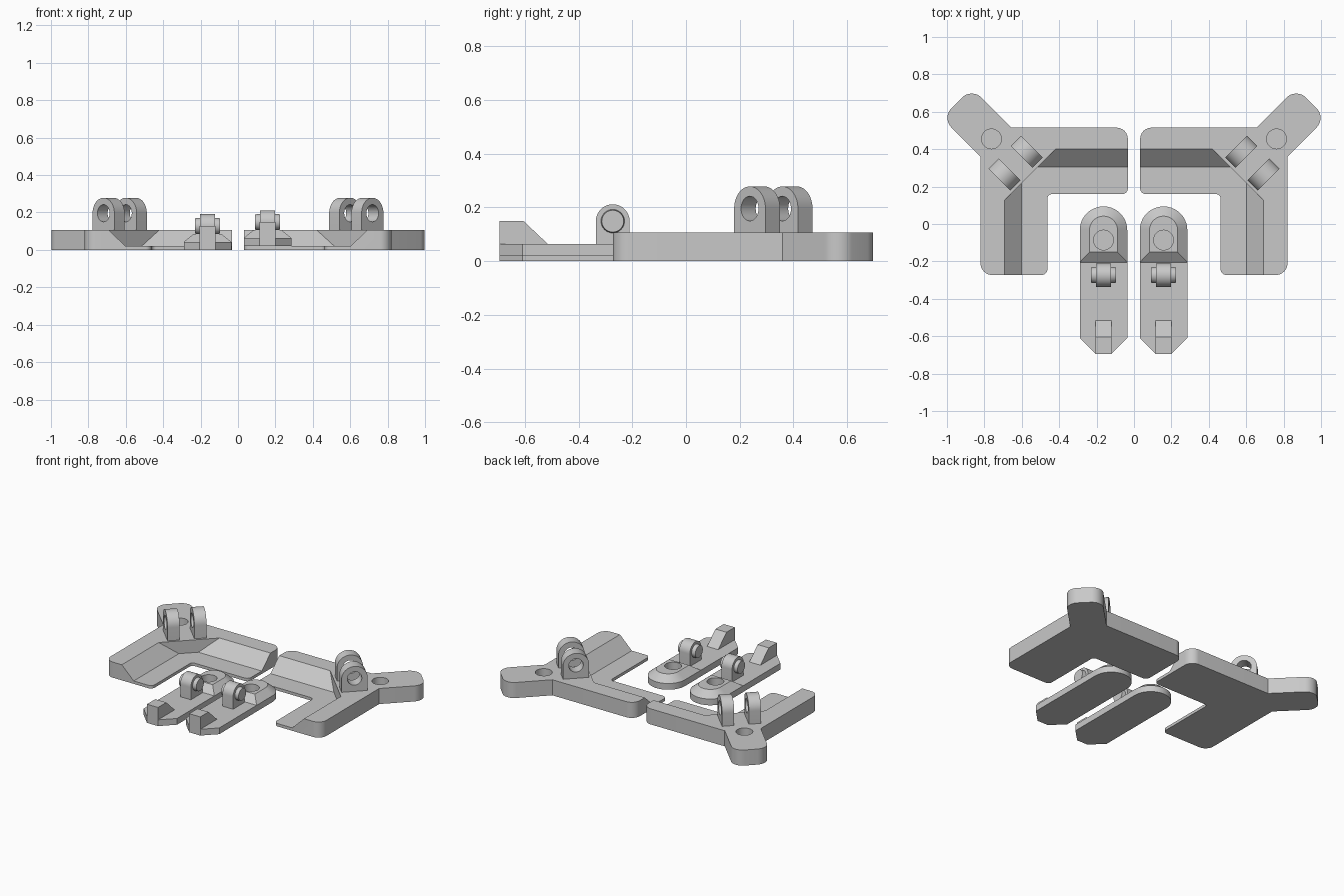
import bpy, bmesh, math
from mathutils import Vector

if "Cube" in bpy.data.objects:
    bpy.data.objects.remove(bpy.data.objects["Cube"])

grey = bpy.data.materials.new("plain grey")
grey.diffuse_color = (0.58, 0.58, 0.58, 1)
grey.use_nodes = True
grey.node_tree.nodes["Principled BSDF"].inputs["Base Color"].default_value = grey.diffuse_color


def finish(name, bm):
    bmesh.ops.recalc_face_normals(bm, faces=bm.faces)
    me = bpy.data.meshes.new(name)
    bm.to_mesh(me)
    bm.free()
    me.materials.append(grey)
    ob = bpy.data.objects.new(name, me)
    bpy.context.collection.objects.link(ob)
    return ob


def loft(name, low, high):
    """Solid between two 3D loops with equal point counts."""
    bm = bmesh.new()
    a = [bm.verts.new(p) for p in low]
    b = [bm.verts.new(p) for p in high]
    n = len(a)
    bm.faces.new(a)
    bm.faces.new(b)
    for i in range(n):
        bm.faces.new((a[i], a[(i + 1) % n], b[(i + 1) % n], b[i]))
    return finish(name, bm)


def prism(name, pts, z0, z1):
    return loft(name, [(x, y, z0) for x, y in pts], [(x, y, z1) for x, y in pts])


def slab_along(name, pts, centre, axis, thick):
    """Extrude a (sideways, z) profile along a horizontal axis."""
    ax = Vector((axis[0], axis[1], 0)).normalized()
    side = Vector((-ax.y, ax.x, 0))
    c = Vector((centre[0], centre[1], 0))
    rows = [[c + side * u + Vector((0, 0, z)) + ax * t for u, z in pts]
            for t in (-thick / 2, thick / 2)]
    return loft(name, *rows)


def arc(cx, cy, r, a0, a1, n):
    return [(cx + r * math.cos(math.radians(a0 + (a1 - a0) * i / n)),
             cy + r * math.sin(math.radians(a0 + (a1 - a0) * i / n))) for i in range(n + 1)]


def circle(cx, cy, r, n=32):
    return arc(cx, cy, r, 0, 360, n)[:-1]


def rounded(corners, n=8):
    """Outline with a fillet at each (x, y, radius) corner."""
    out = []
    for i, (x, y, r) in enumerate(corners):
        p = Vector((x, y))
        if r == 0:
            out.append((x, y))
            continue
        d1 = (Vector(corners[i - 1][:2]) - p).normalized()
        d2 = (Vector(corners[(i + 1) % len(corners)][:2]) - p).normalized()
        half = math.acos(max(-1, min(1, d1.dot(d2)))) / 2
        c = p + (d1 + d2).normalized() * (r / math.sin(half))
        s, e = p + d1 * (r / math.tan(half)) - c, p + d2 * (r / math.tan(half)) - c
        for k in range(n + 1):
            out.append(tuple(c + s.lerp(e, k / n).normalized() * r))
    return out


def cut(ob, cutter):
    m = ob.modifiers.new("cut", 'BOOLEAN')
    m.operation, m.object, m.solver = 'DIFFERENCE', cutter, 'EXACT'
    bpy.context.view_layer.objects.active = ob
    bpy.ops.object.modifier_apply(modifier=m.name)
    bpy.data.objects.remove(cutter)


def bracket(side, s):
    def fx(pts):
        return [(s * p[0],) + tuple(p[1:]) for p in pts]
    # L-shaped plate with a diagonal tab
    outline = rounded([(0.033, 0.515, 0.06), (0.655, 0.515, 0), (0.8675, 0.7275, 0.072),
                       (1.0275, 0.5675, 0.072), (0.82, 0.36, 0), (0.82, -0.272, 0.06),
                       (0.463, -0.272, 0.03), (0.463, 0.16, 0.025), (0.033, 0.16, 0.03)])
    plate = prism(side + "_corner_plate", fx(outline), 0, 0.107)

    # sloped recess with an upright wall across the corner
    def recess(z):
        t = (z - 0.02) / 0.087
        x, y, d = 0.602 + 0.09 * t, 0.305 + 0.095 * t, 0.82
        return fx([(-0.2, y, z), (d - y, y, z), (x, d - x, z), (x, -0.5, z), (-0.2, -0.5, z)])
    cut(plate, loft("recess_cutter", recess(0.02), recess(0.13)))
    # blind hole in the tab
    cut(plate, prism("hole_cutter", circle(s * 0.762, 0.455, 0.053), 0.03, 0.2))
    # pair of hinge lugs
    for i, (x, y) in enumerate(((0.692, 0.265), (0.573, 0.386))):
        prof = [(0.0825, 0.1)] + arc(0, 0.196, 0.0825, 0, 180, 24) + [(-0.0825, 0.1)]
        lug = slab_along(f"{side}_hinge_lug_{i + 1}", prof, (s * x, y), (-s, 1), 0.077)
        cut(lug, slab_along("bore_cutter", circle(0, 0.196, 0.046), (s * x, y), (-s, 1), 0.3))


def latch(side, cx, z0):
    r = 0.127
    # foot plate: round back, pointed front
    foot = [(cx + r, -0.61), *arc(cx, -0.033, r, 0, 180, 32), (cx - r, -0.61),
            (cx - 0.042, -0.695), (cx + 0.042, -0.695)]
    plate = prism(side + "_latch_plate", foot, z0, z0 + 0.043)

    # raised tapered head
    def head(rad, y, z):
        return [(px, py, z) for px, py in
                [(cx + rad, y), *arc(cx, -0.033, rad, 0, 180, 32), (cx - rad, y)]]
    boss = loft(side + "_latch_head", head(r, -0.205, z0 + 0.043), head(0.075, -0.15, z0 + 0.085))
    for ob in (boss, plate):
        cut(ob, prism("hole_cutter", circle(cx, -0.086, 0.053), z0 + 0.02, 0.2))
    # pivot lug with tapered pin ends
    zc = z0 + 0.128
    prof = [(0.063, z0 + 0.04)] + arc(0, zc, 0.063, 0, 180, 24) + [(-0.063, z0 + 0.04)]
    slab_along(side + "_pivot_lug", prof, (cx, -0.273), (1, 0), 0.08)
    for d in (-1, 1):
        rings = [[(cx + d * x, -0.273 + u, zc + v) for u, v in circle(0, 0, q)]
                 for x, q in ((0.03, 0.045), (0.066, 0.041))]
        loft(f"{side}_pivot_pin_{'left' if d < 0 else 'right'}", *rings)
    # front hook
    hook = [(-0.695, z0 + 0.03), (-0.695, z0 + 0.128), (-0.605, z0 + 0.128),
            (-0.515, z0 + 0.043), (-0.515, z0 + 0.03)]
    slab_along(side + "_hook", hook, (cx, 0), (1, 0), 0.084)


bracket("right", 1)
bracket("left", -1)
latch("right", 0.158, 0.021)
latch("left", -0.163, 0.0)

# smooth round parts, keep edges sharp
for ob in bpy.data.objects:
    ob.select_set(True)
bpy.context.view_layer.objects.active = bpy.data.objects[0]
bpy.ops.object.shade_smooth_by_angle(angle=math.radians(30))
